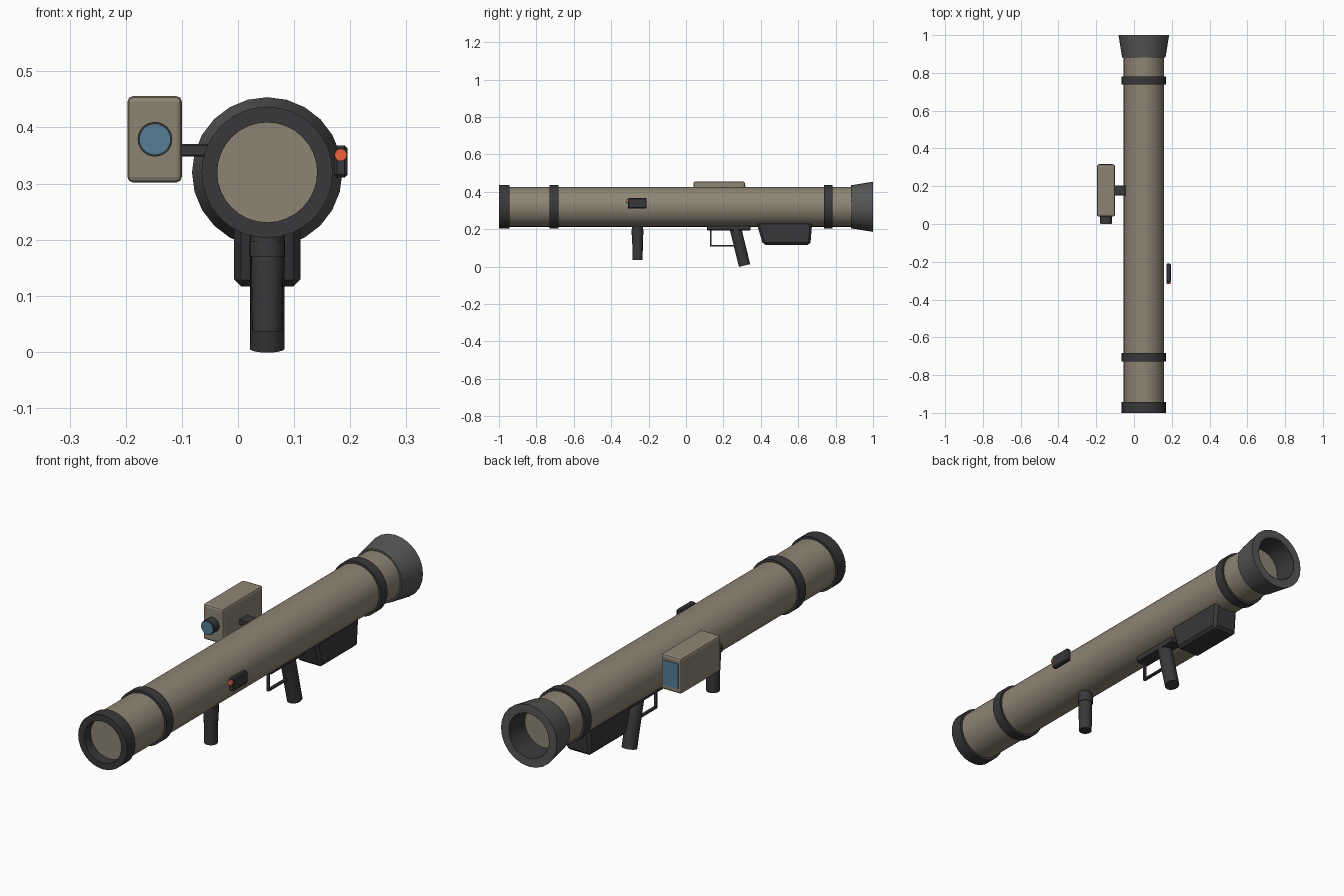
import bpy, bmesh, math
from mathutils import Matrix, Vector

if "Cube" in bpy.data.objects:
    bpy.data.objects.remove(bpy.data.objects["Cube"])

CX, CZ = 0.052, 0.32          # launch tube axis


def material(name, rgb):
    m = bpy.data.materials.new(name)
    m.diffuse_color = (*rgb, 1)
    m.use_nodes = True
    m.node_tree.nodes["Principled BSDF"].inputs["Base Color"].default_value = m.diffuse_color
    return m


TAN = material("tan", (0.27, 0.235, 0.175))
DARK = material("dark", (0.04, 0.04, 0.043))
GREY = material("grey", (0.09, 0.095, 0.09))
BLUE = material("glass", (0.09, 0.21, 0.3))
RED = material("lamp", (0.85, 0.13, 0.06))


def finish(name, bm, mat, smooth=False):
    bmesh.ops.recalc_face_normals(bm, faces=bm.faces)
    me = bpy.data.meshes.new(name)
    bm.to_mesh(me)
    bm.free()
    me.materials.append(mat)
    if smooth:
        for p in me.polygons:
            p.use_smooth = True
        me.set_sharp_from_angle(angle=math.radians(35))
    ob = bpy.data.objects.new(name, me)
    bpy.context.collection.objects.link(ob)
    return ob


def lathe(name, profile, mat, sides=32):
    """Closed (y, radius) profile revolved about the tube axis."""
    bm = bmesh.new()
    rings = []
    for i in range(sides):
        a = 2 * math.pi * i / sides
        rings.append([bm.verts.new((CX + r * math.sin(a), y, CZ + r * math.cos(a)))
                      for y, r in profile])
    n = len(profile)
    for i in range(sides):
        a, b = rings[i], rings[(i + 1) % sides]
        for j in range(n):
            k = (j + 1) % n
            bm.faces.new((a[j], a[k], b[k], b[j]))
    return finish(name, bm, mat, True)


def rod(name, p, q, r1, r2, mat, sides=20):
    """Capped cylinder or cone from p to q."""
    p, q = Vector(p), Vector(q)
    d = q - p
    bm = bmesh.new()
    m = Matrix.Translation((p + q) / 2) @ d.to_track_quat('Z', 'Y').to_matrix().to_4x4()
    bmesh.ops.create_cone(bm, cap_ends=True, segments=sides, radius1=r1, radius2=r2,
                          depth=d.length, matrix=m)
    return finish(name, bm, mat, True)


def bevel(ob, width, segments=1):
    if width:
        b = ob.modifiers.new("bevel", 'BEVEL')
        b.width, b.segments, b.limit_method = width, segments, 'ANGLE'
    return ob


def box(name, lo, hi, mat, w=0.0, segments=1):
    lo, hi = Vector(lo), Vector(hi)
    bm = bmesh.new()
    m = Matrix.Translation((lo + hi) / 2) @ Matrix.Diagonal((*(hi - lo), 1))
    bmesh.ops.create_cube(bm, size=1, matrix=m)
    return bevel(finish(name, bm, mat), w, segments)


def extrude_x(name, points, x0, x1, mat, w=0.0):
    """Side profile of (y, z) points extruded from x0 to x1."""
    bm = bmesh.new()
    f = bm.faces.new([bm.verts.new((x0, y, z)) for y, z in points])
    g = bmesh.ops.extrude_face_region(bm, geom=[f])
    bmesh.ops.translate(bm, vec=(x1 - x0, 0, 0),
                        verts=[v for v in g["geom"] if isinstance(v, bmesh.types.BMVert)])
    return bevel(finish(name, bm, mat), w)


# Launch tube with closed ends
rod("launch_tube", (CX, -0.955, CZ), (CX, 0.9, CZ), 0.107, 0.107, TAN, 32)

# Muzzle ring, two clamp bands and flared rear nozzle
lathe("muzzle_ring", [(-1, 0.117), (-0.943, 0.117), (-0.943, 0.089), (-1, 0.089)], DARK)
for name, y0, y1 in (("front_band", -0.729, -0.682), ("rear_band", 0.738, 0.782)):
    lathe(name, [(y0, 0.117), (y1, 0.117), (y1, 0.1), (y0, 0.1)], DARK)
lathe("rear_nozzle", [(0.882, 0.115), (1, 0.134), (1, 0.098), (0.882, 0.09)], GREY, 24)
lathe("nozzle_lining", [(0.89, 0.094), (1.0, 0.104), (1.0, 0.0965), (0.89, 0.0885)], DARK, 24)

# Sight housing with bracket, lens and rear screen
box("sight_housing", (-0.197, 0.04, 0.302), (-0.1, 0.315, 0.456), TAN, 0.01, 2)
box("sight_bracket", (-0.105, 0.15, 0.348), (-0.045, 0.205, 0.371), DARK, 0.003)
rod("sight_barrel", (-0.148, 0.003, 0.379), (-0.148, 0.05, 0.379), 0.031, 0.031, DARK, 24)
rod("sight_lens", (-0.148, 0, 0.379), (-0.148, 0.01, 0.379), 0.028, 0.028, BLUE, 24)
box("sight_screen", (-0.184, 0.31, 0.325), (-0.113, 0.318, 0.433), BLUE)

# Side aiming unit with its lamp
box("aiming_unit", (0.171, -0.31, 0.311), (0.195, -0.21, 0.368), DARK, 0.005)
rod("aiming_lamp", (0.183, -0.317, 0.351), (0.183, -0.305, 0.351), 0.011, 0.011, RED, 16)

# Front grip
rod("front_grip", (CX, -0.259, 0.036), (CX, -0.259, 0.222), 0.027, 0.03, DARK)
rod("front_grip_collar", (CX, -0.259, 0.17), (CX, -0.259, 0.198), 0.032, 0.032, DARK)

# Rear grip, mounting plate and trigger guard
rod("rear_grip", (CX, 0.313, 0.006), (CX, 0.262, 0.215), 0.031, 0.031, DARK)
box("grip_plate", (CX - 0.03, 0.112, 0.194), (CX + 0.03, 0.346, 0.23), DARK, 0.004)
extrude_x("trigger_guard",
          [(0.129, 0.2), (0.129, 0.109), (0.285, 0.109), (0.285, 0.117),
           (0.137, 0.117), (0.137, 0.2)], CX - 0.006, CX + 0.006, DARK)

# Battery case under the rear of the tube
extrude_x("battery_case",
          [(0.375, 0.24), (0.675, 0.24), (0.665, 0.117), (0.412, 0.117)],
          CX - 0.059, CX + 0.059, DARK, 0.012)
